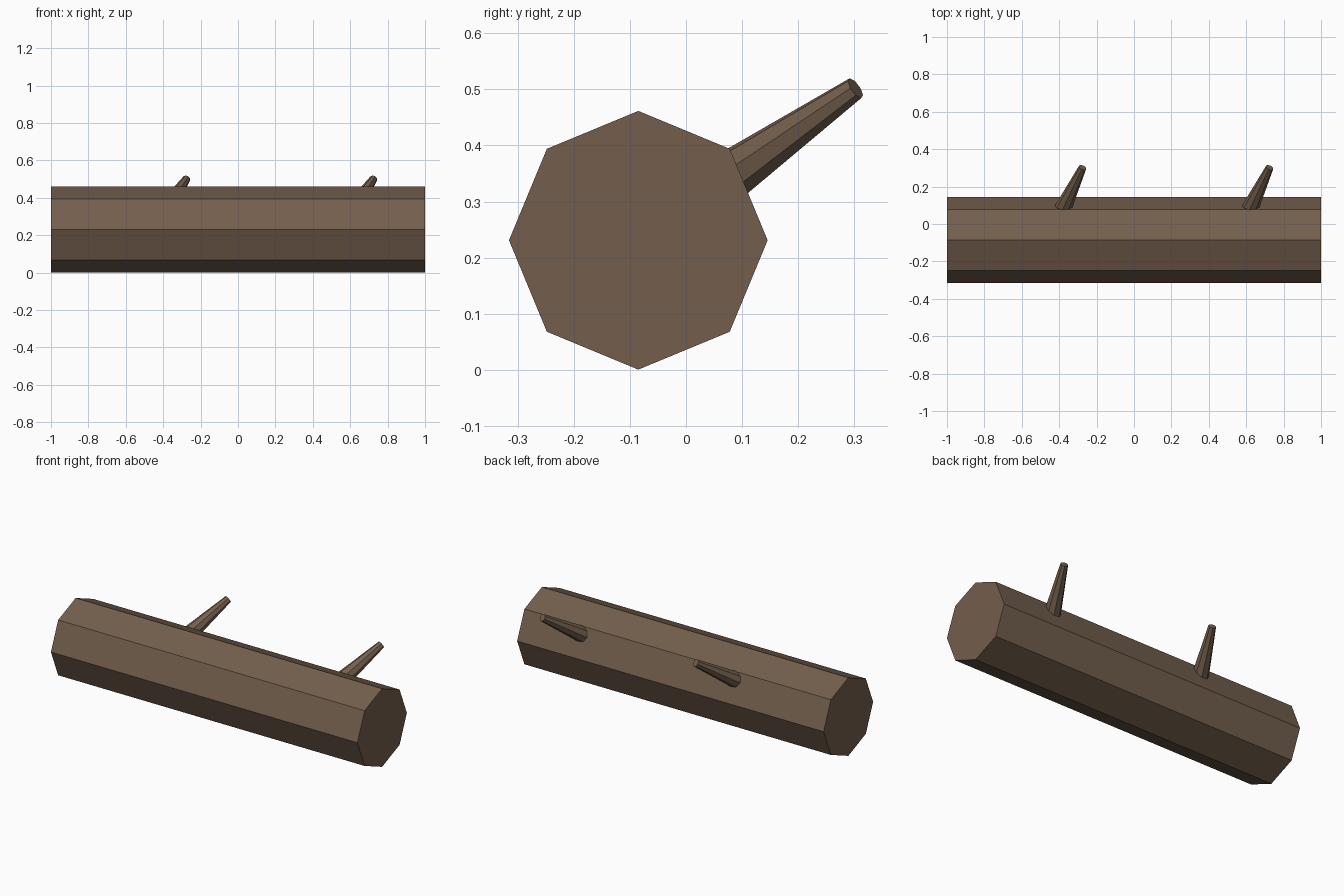
import bpy
import math
from mathutils import Vector

if "Cube" in bpy.data.objects:
    bpy.data.objects.remove(bpy.data.objects["Cube"])

bark = bpy.data.materials.new("brown_bark")
bark.diffuse_color = (0.172, 0.114, 0.074, 1)
bark.use_nodes = True
bark.node_tree.nodes["Principled BSDF"].inputs["Base Color"].default_value = bark.diffuse_color


def tapered_rod(name, start, end, r_start, r_end, sides, roll=0.0):
    """Flat-shaded tapered cylinder between two points."""
    start, end = Vector(start), Vector(end)
    axis = end - start
    bpy.ops.mesh.primitive_cone_add(vertices=sides, radius1=r_start, radius2=r_end,
                                    depth=axis.length)
    rod = bpy.context.object
    rod.name = name
    rod.data.materials.append(bark)
    turn = axis.to_track_quat('Z', 'Y').to_matrix().to_4x4()
    rod.data.transform(turn)
    rod.location = (start + end) / 2
    rod.rotation_euler = (roll, 0, 0)
    return rod


# Eight-sided log lying along x
LOG_Y, LOG_Z, LOG_R = -0.085, 0.231, 0.2305
tapered_rod("log", (-1, LOG_Y, LOG_Z), (1, LOG_Y, LOG_Z), LOG_R, LOG_R, 8)

# Two slanted branch stubs on the back, aimed out from the log's core
for name, x in (("left_branch", -0.46), ("right_branch", 0.54)):
    core = Vector((x, LOG_Y, LOG_Z))
    tip = core + Vector((0.185, 0.387, 0.271))
    tapered_rod(name, core.lerp(tip, 0.25), tip, 0.053, 0.021, 8)
